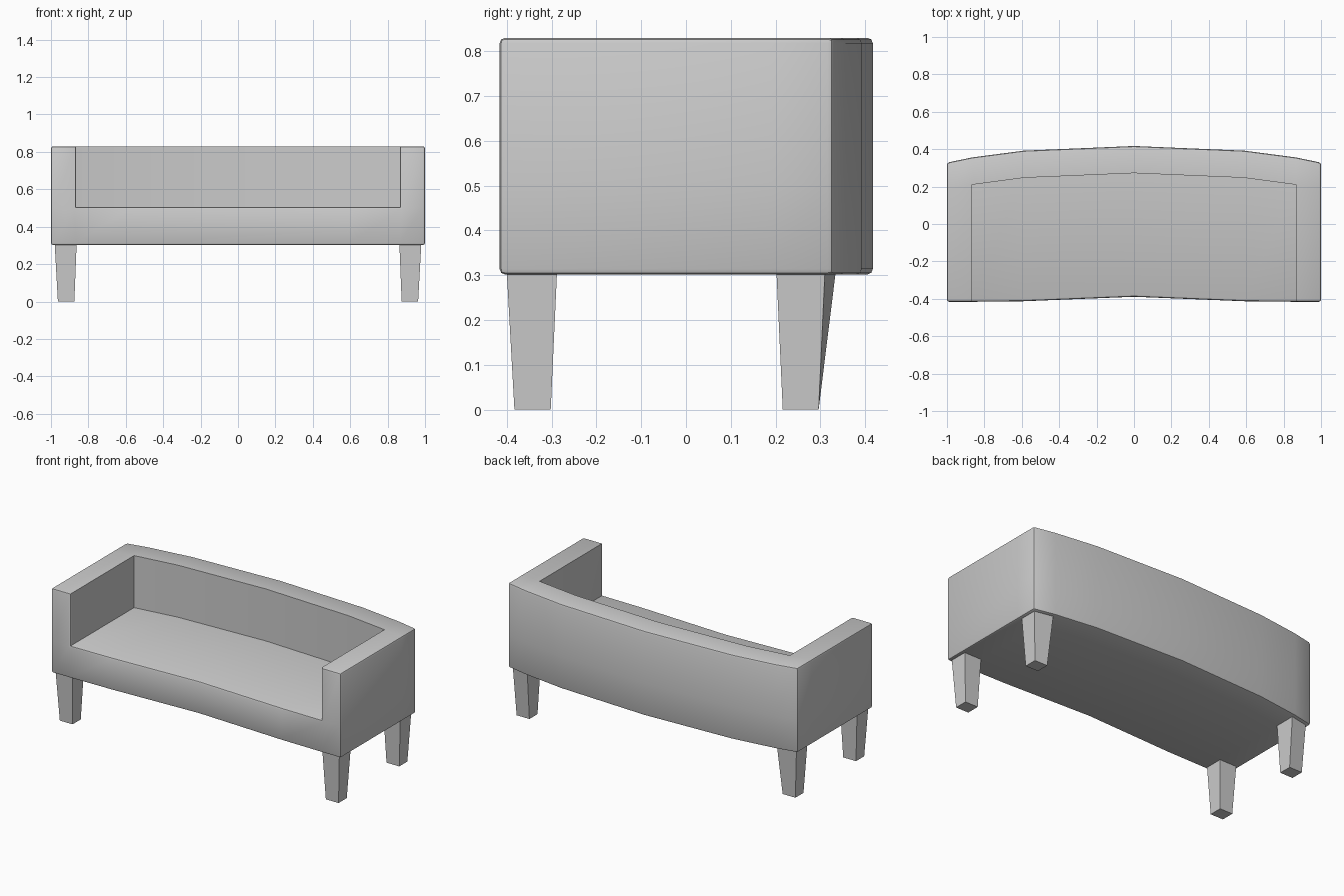
import bpy, bmesh

if "Cube" in bpy.data.objects:
    bpy.data.objects.remove(bpy.data.objects["Cube"])

# Plan of the body: half columns of (x, front y, inner back y, rear y)
half = [(0, -0.389, 0.272, 0.417), (0.59, -0.413, 0.247, 0.392),
        (0.865, -0.416, 0.21, 0.356), (1.0, -0.416, 0.19, 0.328)]
plan = [(-x, a, b, c) for x, a, b, c in half[:0:-1]] + half
Z_BOTTOM, Z_SEAT, Z_TOP = 0.302, 0.505, 0.83


def finish(bm, name):
    bmesh.ops.recalc_face_normals(bm, faces=bm.faces[:])
    mesh = bpy.data.meshes.new(name)
    bm.to_mesh(mesh)
    bm.free()
    ob = bpy.data.objects.new(name, mesh)
    bpy.context.collection.objects.link(ob)
    return ob


def raise_faces(bm, faces, z):
    new = bmesh.ops.extrude_face_region(bm, geom=faces)["geom"]
    bmesh.ops.delete(bm, geom=faces, context='FACES_ONLY')
    for v in new:
        if isinstance(v, bmesh.types.BMVert):
            v.co.z = z
    return [f for f in new if isinstance(f, bmesh.types.BMFace)]


# Sofa body: base slab, then arms and curved back raised from it
bm = bmesh.new()
grid = [[bm.verts.new((x, y, Z_BOTTOM)) for y in ys] for x, *ys in plan]
for a, b in zip(grid, grid[1:]):
    for j in range(2):
        bm.faces.new((a[j], b[j], b[j + 1], a[j + 1]))
bottom = bm.faces[:]
copy = bmesh.ops.duplicate(bm, geom=bottom)["geom"]
slab = raise_faces(bm, [f for f in copy if isinstance(f, bmesh.types.BMFace)], Z_SEAT)


def is_frame(f):
    c = f.calc_center_median()
    return abs(c.x) > 0.87 or c.y > 0.2


raise_faces(bm, [f for f in slab if is_frame(f)], Z_TOP)
bmesh.ops.remove_doubles(bm, verts=bm.verts[:], dist=1e-4)
bmesh.ops.recalc_face_normals(bm, faces=bm.faces[:])

# Small rounding on the outer rims and the four upright corners
outline = {(round(x, 3), round(y, 3)) for x, f, m, r in plan
           for y in ((f, m, r) if abs(x) == 1 else (f, r))}


def is_outer(e):
    a, b = (v.co for v in e.verts)
    on = all((round(c.x, 3), round(c.y, 3)) in outline for c in (a, b))
    return on and len(e.link_faces) == 2 and e.calc_face_angle(0) > 1.0


bmesh.ops.bevel(bm, geom=[e for e in bm.edges if is_outer(e)], offset=0.012,
                segments=2, profile=0.5, affect='EDGES', clamp_overlap=True)
body = finish(bm, "sofa_body")


# Tapered legs, mirrored left to right
def leg(name, foot, top):
    bm = bmesh.new()
    lo = [bm.verts.new((x, y, 0)) for x, y in foot]
    hi = [bm.verts.new((x, y, Z_BOTTOM + 0.004)) for x, y in top]
    bm.faces.new(lo)
    bm.faces.new(hi)
    for i in range(4):
        k = (i + 1) % 4
        bm.faces.new((lo[i], lo[k], hi[k], hi[i]))
    finish(bm, name).modifiers.new("Mirror", 'MIRROR')


leg("front_legs", [(0.875, -0.383), (0.963, -0.383), (0.963, -0.302), (0.875, -0.302)],
    [(0.863, -0.4), (0.98, -0.4), (0.98, -0.288), (0.863, -0.288)])
leg("back_legs", [(0.875, 0.216), (0.963, 0.216), (0.963, 0.296), (0.875, 0.296)],
    [(0.863, 0.202), (0.98, 0.202), (0.98, 0.31), (0.863, 0.334)])

# Smooth upholstery with crisp creases
bpy.context.view_layer.objects.active = body
body.select_set(True)
bpy.ops.object.shade_smooth_by_angle(angle=0.6)
